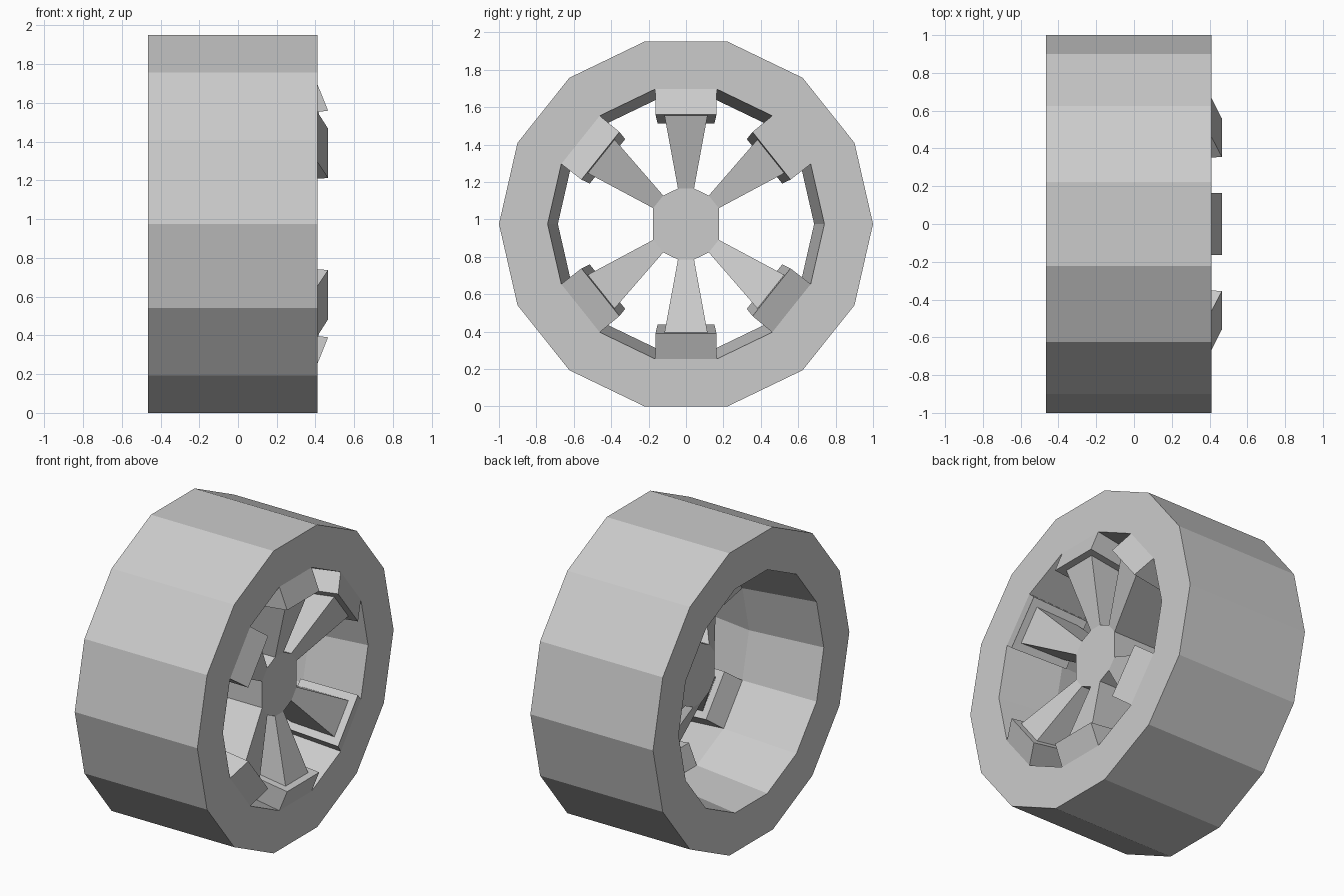
import bpy, bmesh
from math import pi, sin, cos
from mathutils import Vector

if "Cube" in bpy.data.objects:
    bpy.data.objects.remove(bpy.data.objects["Cube"])

SIDES = 14
STEP = 2 * pi / SIDES
APO = cos(STEP / 2)            # apothem of a unit 14-gon
CZ = APO                       # axle height
SPOKE_FACETS = [1, 3, 5, 8, 10, 12]   # wheel facets that carry a spoke
XF, XM, XB = 0.41, 0.03, -0.465       # tyre front, waist and back
R_OUT, R_RIM, R_WAIST = 1.0, 0.74, 0.685


def finish(name, bm):
    bmesh.ops.remove_doubles(bm, verts=bm.verts, dist=1e-5)
    bmesh.ops.recalc_face_normals(bm, faces=bm.faces)
    mesh = bpy.data.meshes.new(name)
    bm.to_mesh(mesh)
    bm.free()
    obj = bpy.data.objects.new(name, mesh)
    bpy.context.collection.objects.link(obj)
    return obj


def at(x, r, t, a):
    """Point at axial x, radial r and tangential t around angle a."""
    return Vector((x, r * cos(a) - t * sin(a), CZ + r * sin(a) + t * cos(a)))


# Tyre: profile revolved in 14 flat steps, left open where the spokes join
bm = bmesh.new()
profile = [(XF, R_OUT), (XB, R_OUT), (XB, R_RIM), (XM, R_WAIST), (XF, R_RIM)]
rings = [[bm.verts.new(at(x, r, 0, i * STEP)) for x, r in profile]
         for i in range(SIDES)]
for i in range(SIDES):
    a, b = rings[i], rings[(i + 1) % SIDES]
    for j in range(5):
        k = (j + 1) % 5
        if j == 3 and i in SPOKE_FACETS:
            continue
        bm.faces.new((a[j], a[k], b[k], b[j]))
finish("tyre", bm)

# Spoke cross-sections from rim to hub: front (x, r, half width), back (same)
w_rim, w_waist = R_RIM * sin(STEP / 2), R_WAIST * sin(STEP / 2)
sections = [
    ((XF, R_RIM * APO, w_rim), (XM, R_WAIST * APO, w_waist)),
    ((0.465, 0.585, 0.163), (0.085, 0.537, 0.152)),   # block end
    ((0.42, 0.580, 0.115), (0.13, 0.543, 0.108)),     # inset
    ((0.295, 0.19, 0.043), (-0.08, 0.19, 0.043)),     # hub joint
]

# Spokes, with the hub caps joining their inner ends
bm = bmesh.new()
front_loop, back_loop = [], []
for f in SPOKE_FACETS:
    ang = (f + 0.5) * STEP
    loops = []
    for front, back in sections:
        (xf, rf, wf), (xb, rb, wb) = front, back
        loops.append([bm.verts.new(at(*p, ang)) for p in
                      ((xf, rf, -wf), (xf, rf, wf), (xb, rb, wb), (xb, rb, -wb))])
    for a, b in zip(loops, loops[1:]):
        for j in range(4):
            k = (j + 1) % 4
            bm.faces.new((a[j], a[k], b[k], b[j]))
    front_loop += loops[-1][:2]
    back_loop += [loops[-1][3], loops[-1][2]]
bm.faces.new(front_loop)
bm.faces.new(back_loop[::-1])
# Hub walls between neighbouring spokes
for i in range(1, 12, 2):
    k = (i + 1) % 12
    bm.faces.new((front_loop[i], front_loop[k], back_loop[k], back_loop[i]))
finish("spokes_and_hub", bm)
